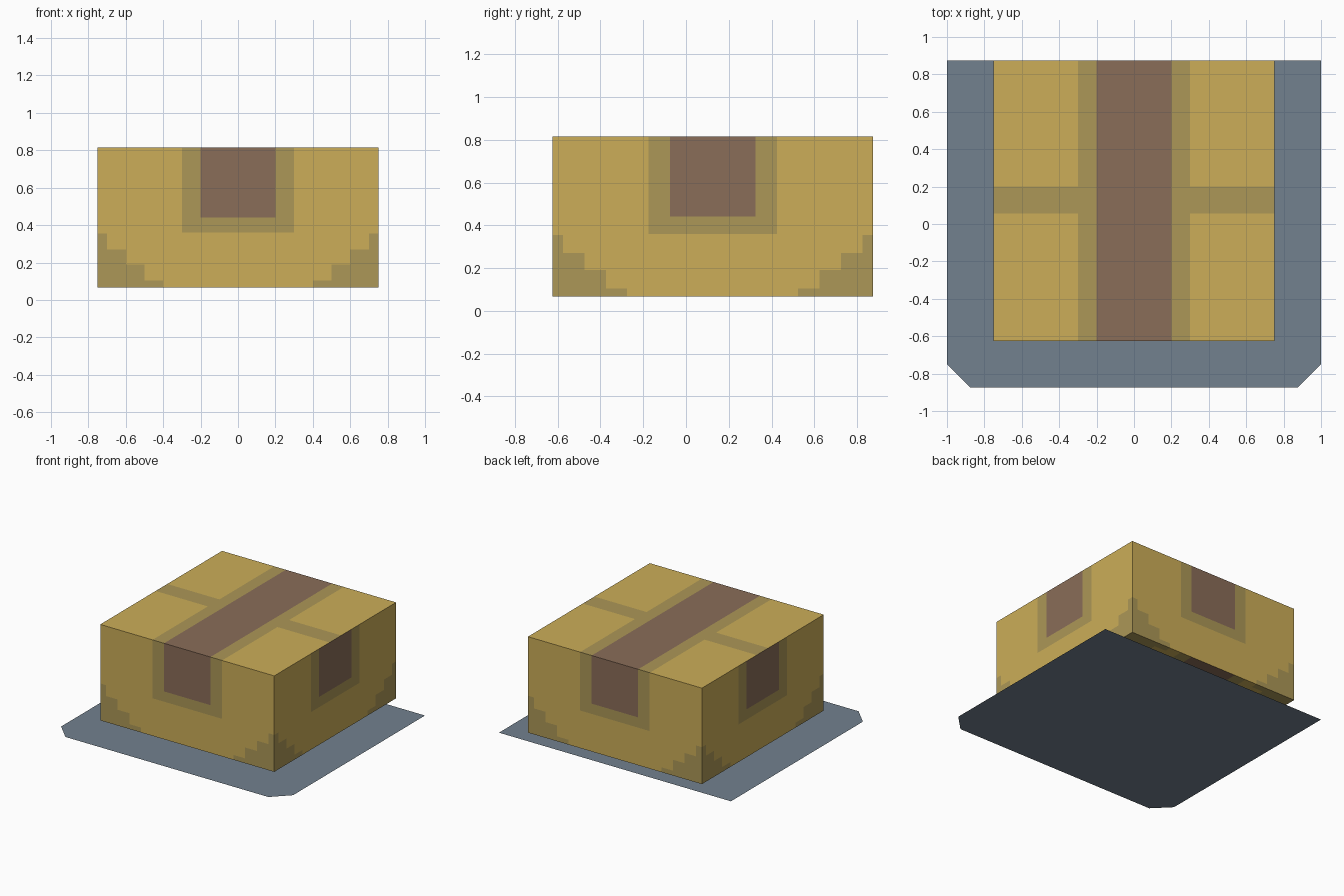
import bpy, bmesh
from mathutils import Vector

if "Cube" in bpy.data.objects:
    bpy.data.objects.remove(bpy.data.objects["Cube"])


def material(name, rgb):
    """Flat colour given as 0-255 sRGB, stored as linear."""
    lin = [(c / 255 / 12.92) if c < 11 else ((c / 255 + 0.055) / 1.055) ** 2.4 for c in rgb]
    m = bpy.data.materials.new(name)
    m.diffuse_color = (*lin, 1)
    m.use_nodes = True
    m.node_tree.nodes["Principled BSDF"].inputs["Base Color"].default_value = m.diffuse_color
    return m


def add_object(name, bm, mats):
    mesh = bpy.data.meshes.new(name)
    bm.to_mesh(mesh)
    bm.free()
    for m in mats:
        mesh.materials.append(m)
    obj = bpy.data.objects.new(name, mesh)
    bpy.context.collection.objects.link(obj)
    return obj


cardboard = material("cardboard yellow", (204, 174, 88))
edge_tan = material("dull olive tan", (172, 151, 87))
tape = material("tape brown", (138, 109, 88))
slate = material("slate grey", (114, 129, 143))

# Box dimensions
HALF, CY, Z0, Z1 = 0.75, 0.125, 0.067, 0.815
TAPE_Z, BORDER_Z = 0.44, 0.36
SEAM = (0.057, 0.20)                       # flap seam across the top
STEPS = (0.105, 0.19, 0.27, 0.355)         # heights of the worn corner steps
STEP_U = (0.4, 0.5, 0.6, 0.7)              # distance from the middle per step

# Box: cube cut along every colour boundary
bm = bmesh.new()
bmesh.ops.create_cube(bm, size=1)
for v in bm.verts:
    v.co = Vector((v.co.x * 2 * HALF, v.co.y * 2 * HALF + CY,
                   Z0 if v.co.z < 0 else Z1))


def cut(axis, value):
    n = Vector((0, 0, 0))
    n[axis] = 1
    bmesh.ops.bisect_plane(bm, geom=bm.verts[:] + bm.edges[:] + bm.faces[:],
                           plane_co=n * value, plane_no=n)


for u in (0.2, 0.3) + STEP_U:
    for s in (-1, 1):
        cut(0, s * u)
        cut(1, CY + s * u)
for y in SEAM:
    cut(1, y)
for z in STEPS + (BORDER_Z, TAPE_Z):
    cut(2, z)


# Colour rule: 0 cardboard, 1 tan border or worn corner, 2 tape
def colour(face):
    c, n = face.calc_center_median(), face.normal
    x, y = abs(c.x), abs(c.y - CY)
    if abs(n.z) > 0.5:
        if x < 0.2:
            return 2
        if x < 0.3 or SEAM[0] < c.y < SEAM[1]:
            return 1
        return 1 if n.z < 0 and x + y > 1.12 else 0
    u = y if abs(n.x) > 0.5 else x
    if u < 0.2 and c.z > TAPE_Z:
        return 2
    if u < 0.3 and c.z > BORDER_Z:
        return 1
    return int(any(c.z < h and u > w for h, w in zip(STEPS, STEP_U)))


bm.normal_update()
for f in bm.faces:
    f.material_index = colour(f)
add_object("box", bm, [cardboard, edge_tan, tape])

# Base sheet: flat plate with clipped front corners
bm = bmesh.new()
outline = [(-1, 0.875), (-1, -0.75), (-0.875, -0.875),
           (0.875, -0.875), (1, -0.75), (1, 0.875)]
bm.faces.new([bm.verts.new((x, y, 0)) for x, y in outline])
add_object("base_sheet", bm, [slate])
